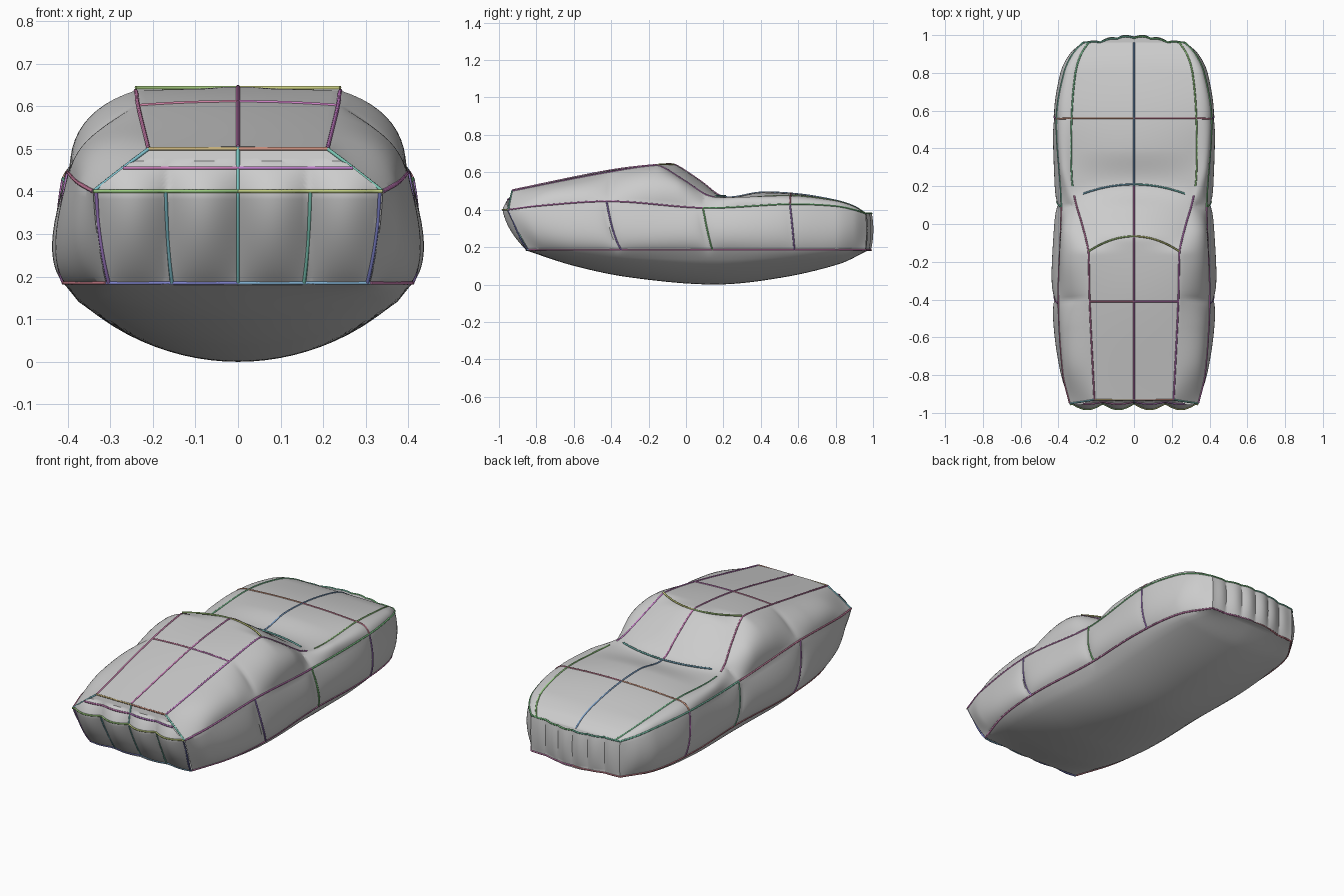
import bpy, bmesh, math, colorsys
from mathutils import Vector

if "Cube" in bpy.data.objects:
    bpy.data.objects.remove(bpy.data.objects["Cube"])

# Lengthwise rails of the right half, each point (y, x, z)
BELLY = [(-.85, 0, .18), (-.6, 0, .1), (-.3, 0, .038), (.15, 0, 0), (.5, 0, .035), (.82, 0, .11), (.97, 0, .18)]
SILL = [(-.84, .31, .185), (-.6, .385, .185), (-.3, .41, .185), (.1, .39, .185), (.5, .40, .185), (.8, .365, .185), (.96, .27, .185)]
SIDE = [(-.9, .33, .29), (-.8, .38, .28), (-.6, .42, .28), (-.3, .437, .28), (.1, .42, .28), (.55, .427, .29), (.8, .39, .29), (.9, .34, .29), (.965, .27, .29)]
BELT = [(-.95, .34, .40), (-.8, .375, .42), (-.4, .40, .445), (.1, .385, .41), (.56, .41, .43), (.8, .37, .42), (.9, .325, .40), (.96, .27, .38)]
SHOULDER = [(-.94, .27, .455), (-.75, .33, .50), (-.55, .345, .525), (-.4, .34, .54), (-.2, .36, .56), (-.05, .365, .535), (.1, .35, .46), (.3, .38, .462), (.56, .385, .465), (.8, .35, .443), (.9, .305, .415), (.96, .26, .38)]
EDGE = [(-.93, .21, .50), (-.4, .235, .603), (-.16, .24, .637), (-.12, .245, .625), (0, .275, .55), (.12, .31, .475), (.25, .33, .462), (.56, .33, .475), (.8, .31, .447), (.9, .28, .415), (.96, .24, .38)]
TOP = [(-.93, 0, .505), (-.4, 0, .612), (-.1, 0, .645), (-.05, 0, .637), (.08, 0, .552), (.2, 0, .47), (.4, 0, .493), (.6, 0, .484), (.8, 0, .45), (.9, 0, .418), (.96, 0, .38)]


def slope(p, i, k):
    a, b = p[max(i - 1, 0)], p[min(i + 1, len(p) - 1)]
    return (b[k] - a[k]) / (b[0] - a[0])


def rail(p, t):
    y = p[0][0] + t * (p[-1][0] - p[0][0])
    i = max(0, min(len(p) - 2, sum(q[0] <= y for q in p) - 1))
    h = p[i + 1][0] - p[i][0]
    s = (y - p[i][0]) / h
    val = [(2*s**3 - 3*s*s + 1) * p[i][k] + (s**3 - 2*s*s + s) * h * slope(p, i, k)
           + (3*s*s - 2*s**3) * p[i + 1][k] + (s**3 - s*s) * h * slope(p, i + 1, k) for k in (1, 2)]
    return Vector((val[0], y, val[1]))


def pinch(y):
    return .02 * sum(math.exp(-abs(y - c) / .035) for c in (-.4, .1)) + .006 * math.exp(-abs(y - .56) / .03)


def through(a, m, b, s):
    c = 2 * m - (a + b) / 2
    return (1 - s)**2 * a + 2 * s * (1 - s) * c + s * s * b


def surface(v, t):
    """v: 0 belly centre, 1 sill, 2 belt, 3 roof/hood edge, 4 top centre."""
    i = min(int(v), 3)
    s = v - i
    if i == 0:
        a, b = rail(BELLY, t), rail(SILL, t)
        p = a.lerp(b, s)
        k = .5 * s * s + .5 * (1 - math.sqrt(max(0, 1 - s * s)))
        p.z = a.z + (b.z - a.z) * k
        return p
    if i == 3:
        a, b = rail(EDGE, t), rail(TOP, t)
        p = a.lerp(b, s)
        w = 1 - (1 - s)**2
        p.z, p.y = a.z + (b.z - a.z) * w, a.y + (b.y - a.y) * w
        return p
    a, m, b = [rail(r, t) for r in ((SILL, SIDE, BELT) if i == 1 else (BELT, SHOULDER, EDGE))]
    m.x -= pinch(m.y)
    return through(a, m, b, s)


def cap(v, u, end):
    """End panel, u from 0 at the body edge to 1 at the centre line."""
    p = surface(v, end)
    p.x *= 1 - u
    w = math.sin(math.pi * max(0, min(1, (p.z - .17) / (.3 if end == 0 else .26)))) ** .6
    if end == 0:
        p.y -= .04 * abs(math.sin(math.pi * p.x / .165)) * w
    else:
        p.y += min(u * 3, 1) * (.025 * math.exp(-(p.x / .14)**4) + .012 * abs(math.sin(math.pi * p.x / .09)) * w)
    return p


def grid(bm, f, n, m):
    vs = [[bm.verts.new(f(i / n, j / m)) for j in range(m + 1)] for i in range(n + 1)]
    for i in range(n):
        for j in range(m):
            bm.faces.new((vs[i][j], vs[i + 1][j], vs[i + 1][j + 1], vs[i][j + 1]))


# Body shell: lofted half with end panels, mirrored
bm = bmesh.new()
grid(bm, lambda a, b: surface(a * 4, b), 48, 150)
grid(bm, lambda a, b: cap(a * 4, b, 0), 48, 36)
grid(bm, lambda a, b: cap(a * 4, b, 1), 48, 36)
bmesh.ops.remove_doubles(bm, verts=bm.verts, dist=.0004)
geom = bmesh.ops.duplicate(bm, geom=bm.verts[:] + bm.edges[:] + bm.faces[:])['geom']
for g in geom:
    if isinstance(g, bmesh.types.BMVert):
        g.co.x *= -1
bmesh.ops.remove_doubles(bm, verts=bm.verts, dist=.0004)
bmesh.ops.recalc_face_normals(bm, faces=bm.faces)
me = bpy.data.meshes.new("body_shell")
bm.to_mesh(me)
body = bpy.data.objects.new("body_shell", me)
bpy.context.collection.objects.link(body)
bpy.context.view_layer.objects.active = body
body.select_set(True)
bpy.ops.object.shade_smooth_by_angle(angle=math.radians(35))

# Coloured guide strokes lying on the body
count = 0


def stroke(name, pts, hue):
    global count
    count += 1
    cu = bpy.data.curves.new(name, 'CURVE')
    cu.dimensions = '3D'
    cu.bevel_depth, cu.bevel_resolution, cu.use_fill_caps = .0045, 1, True
    sp = cu.splines.new('POLY')
    sp.points.add(len(pts) - 1)
    for q, p in zip(sp.points, pts):
        q.co = (*p, 1)
    mat = bpy.data.materials.new(f"{name}_colour_{count}")
    mat.diffuse_color = (*colorsys.hsv_to_rgb(hue % 1, .65, .6), 1)
    mat.use_nodes = True
    mat.node_tree.nodes["Principled BSDF"].inputs["Base Color"].default_value = mat.diffuse_color
    cu.materials.append(mat)
    bpy.context.collection.objects.link(bpy.data.objects.new(name, cu))


def pair(name, f, a, b, hue, n=24):
    pts = [f(a + (b - a) * i / n) for i in range(n + 1)]
    stroke(name + "_right", pts, hue)
    stroke(name + "_left", [Vector((-p.x, p.y, p.z)) for p in pts], hue + .08)


def at(y):
    return (y + .93) / 1.89


# Lengthwise strokes
pair("sill_line", lambda t: surface(1, t), 0, 1, .9, 40)
pair("belt_line", lambda t: surface(2, t), 0, at(.1), .86)
pair("fender_line", lambda t: surface(2, t), at(.1), 1, .35)
pair("roof_edge_line", lambda t: surface(3, t), 0, at(.15), .83, 40)
pair("hood_edge_line", lambda t: surface(3, t), at(.2), 1, .3)
stroke("roof_centre_line", [surface(4, at(.2) * i / 40) for i in range(41)], .88)
stroke("hood_centre_line", [surface(4, at(.2) + (1 - at(.2)) * i / 30) for i in range(31)], .6)
# Crosswise strokes
for y, hue in ((-.41, .86), (.56, .96)):
    pair("cross_line", lambda v: surface(v, at(y)), 2 if y > 0 else 3, 4, hue)
for y, hue in ((-.41, .72), (.1, .33), (.56, .75)):
    pair("side_rib_line", lambda v: surface(v, at(y)), 1, 2, hue)
pair("roof_front_arc", lambda x: Vector((x, -.145 + .08 * (1 - (x / .24)**2), .643)), .24, 0, .18)
pair("hood_base_arc", lambda x: Vector((x, .16 + .05 * (1 - (x / .27)**2), .474)), .27, 0, .48)
# End panel strokes
for v, hue in ((1, .58), (2, .2), (2.5, .8), (3, .03)):
    pair("tail_cross_line", lambda u: cap(v, u, 0), 0, 1, hue)
for v, hue in ((1, .9), (2, .35)):
    pair("nose_cross_line", lambda u: cap(v, u, 1), 0, 1, hue)
for u, hue in ((.02, .66), (.5, .45)):
    pair("tail_upright_line", lambda v: cap(v, u, 0), 1, 2, hue)
stroke("tail_centre_line", [cap(1 + i / 16, 1, 0) for i in range(49)], .48)
pair("tail_corner_line", lambda v: surface(v, 0), 2, 3, .45)
